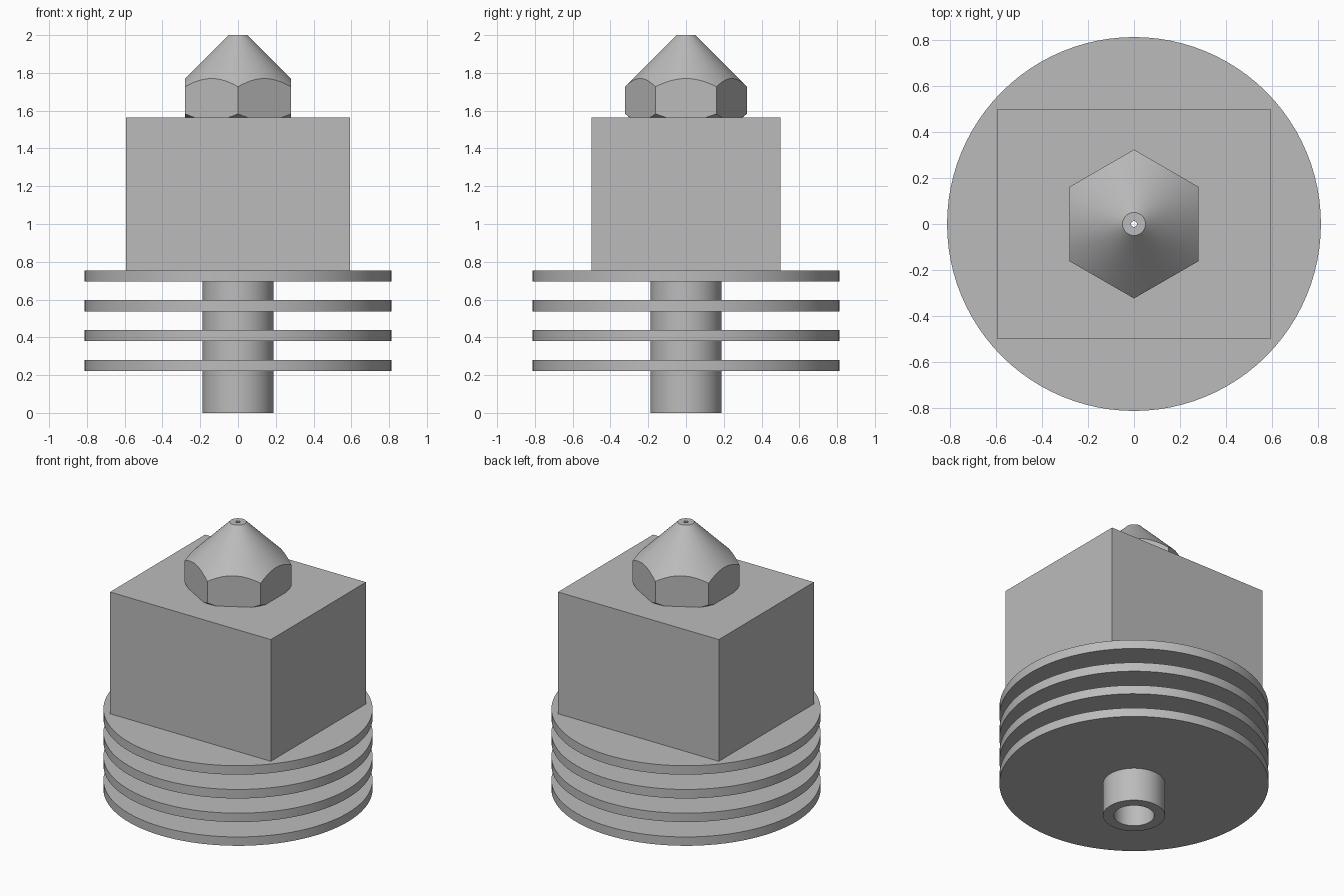
import bpy
import bmesh
import math
from mathutils import Matrix

cube = bpy.data.objects.get("Cube")
if cube:
    bpy.data.objects.remove(cube, do_unlink=True)

metal = bpy.data.materials.new("plain_grey_metal")
metal.use_nodes = True
GREY = (0.5, 0.5, 0.5, 1)
metal.diffuse_color = GREY
metal.node_tree.nodes["Principled BSDF"].inputs["Base Color"].default_value = GREY

BORE = 0.122
BLOCK_Z, NOZZLE_Z, TOP_Z = 0.755, 1.565, 2.0


def finish(name, bm):
    """Turn a bmesh into a named grey object."""
    bmesh.ops.recalc_face_normals(bm, faces=bm.faces)
    mesh = bpy.data.meshes.new(name)
    bm.to_mesh(mesh)
    bm.free()
    obj = bpy.data.objects.new(name, mesh)
    bpy.context.collection.objects.link(obj)
    mesh.materials.append(metal)
    return obj


def lathe(name, profile, steps=96):
    """Spin a closed (radius, height) outline about the z axis."""
    bm = bmesh.new()
    verts = [bm.verts.new((r, 0, z)) for r, z in profile]
    edges = [bm.edges.new((v, verts[i - 1])) for i, v in enumerate(verts)]
    bmesh.ops.spin(bm, geom=verts + edges, axis=(0, 0, 1), cent=(0, 0, 0),
                   angle=math.tau, steps=steps)
    bmesh.ops.remove_doubles(bm, verts=bm.verts, dist=0.0001)
    return finish(name, bm)


def prism(name, radius, low, high, sides, turn=0):
    """Upright prism between two heights."""
    bm = bmesh.new()
    place = Matrix.Translation((0, 0, (low + high) / 2)) @ Matrix.Rotation(turn, 4, "Z")
    bmesh.ops.create_cone(bm, cap_ends=True, segments=sides, radius1=radius,
                          radius2=radius, depth=high - low, matrix=place)
    return finish(name, bm)


def combine(obj, cutter, operation):
    """Apply a boolean and discard its helper."""
    mod = obj.modifiers.new("shape", "BOOLEAN")
    mod.operation, mod.object, mod.solver = operation, cutter, "EXACT"
    bpy.context.view_layer.objects.active = obj
    bpy.ops.object.modifier_apply(modifier=mod.name)
    bpy.data.objects.remove(cutter, do_unlink=True)


def smooth(obj):
    bpy.ops.object.select_all(action="DESELECT")
    obj.select_set(True)
    bpy.context.view_layer.objects.active = obj
    bpy.ops.object.shade_smooth_by_angle(angle=math.radians(20))


# Heat sink: hollow stem with four disc fins
STEM, FIN = 0.187, 0.812
outline = [(BORE, 0), (STEM, 0)]
for low, high in ((0.222, 0.281), (0.38, 0.439), (0.537, 0.597), (0.695, BLOCK_Z)):
    outline += [(STEM, low), (FIN, low), (FIN, high), (STEM, high)]
outline[-1] = (BORE, BLOCK_Z)
smooth(lathe("heat_sink", outline))

# Heater block with the bore running through it
bm = bmesh.new()
size = (1.184, 1.0, NOZZLE_Z - BLOCK_Z)
bmesh.ops.create_cube(bm, size=1)
bmesh.ops.scale(bm, vec=size, verts=bm.verts)
bmesh.ops.translate(bm, vec=(0, 0, (NOZZLE_Z + BLOCK_Z) / 2), verts=bm.verts)
block = finish("heater_block", bm)
combine(block, prism("bore_cutter", BORE, 0.6, 1.7, 96), "DIFFERENCE")
smooth(block)

# Nozzle: 45 degree cone with a narrow outlet, trimmed to a hexagon
HOLE, TIP, WIDE = 0.013, 0.05, 0.4
nozzle = lathe("nozzle", [
    (BORE, NOZZLE_Z), (0.3, NOZZLE_Z), (WIDE, NOZZLE_Z + 0.08),
    (WIDE, TOP_Z + TIP - WIDE), (TIP, TOP_Z), (HOLE, TOP_Z),
    (HOLE, TOP_Z - 0.08), (BORE, TOP_Z - 0.2)])
hexagon = prism("hexagon_trim", 0.28 / math.cos(math.pi / 6), 1.5, 2.1, 6, math.pi / 6)
# Vertices of the hexagon point to the front and back
hexagon.rotation_euler.z = 0 if any(
    abs(v.co.x) < 0.001 for v in hexagon.data.vertices) else math.pi / 6
bpy.context.view_layer.update()
combine(nozzle, hexagon, "INTERSECT")
smooth(nozzle)
